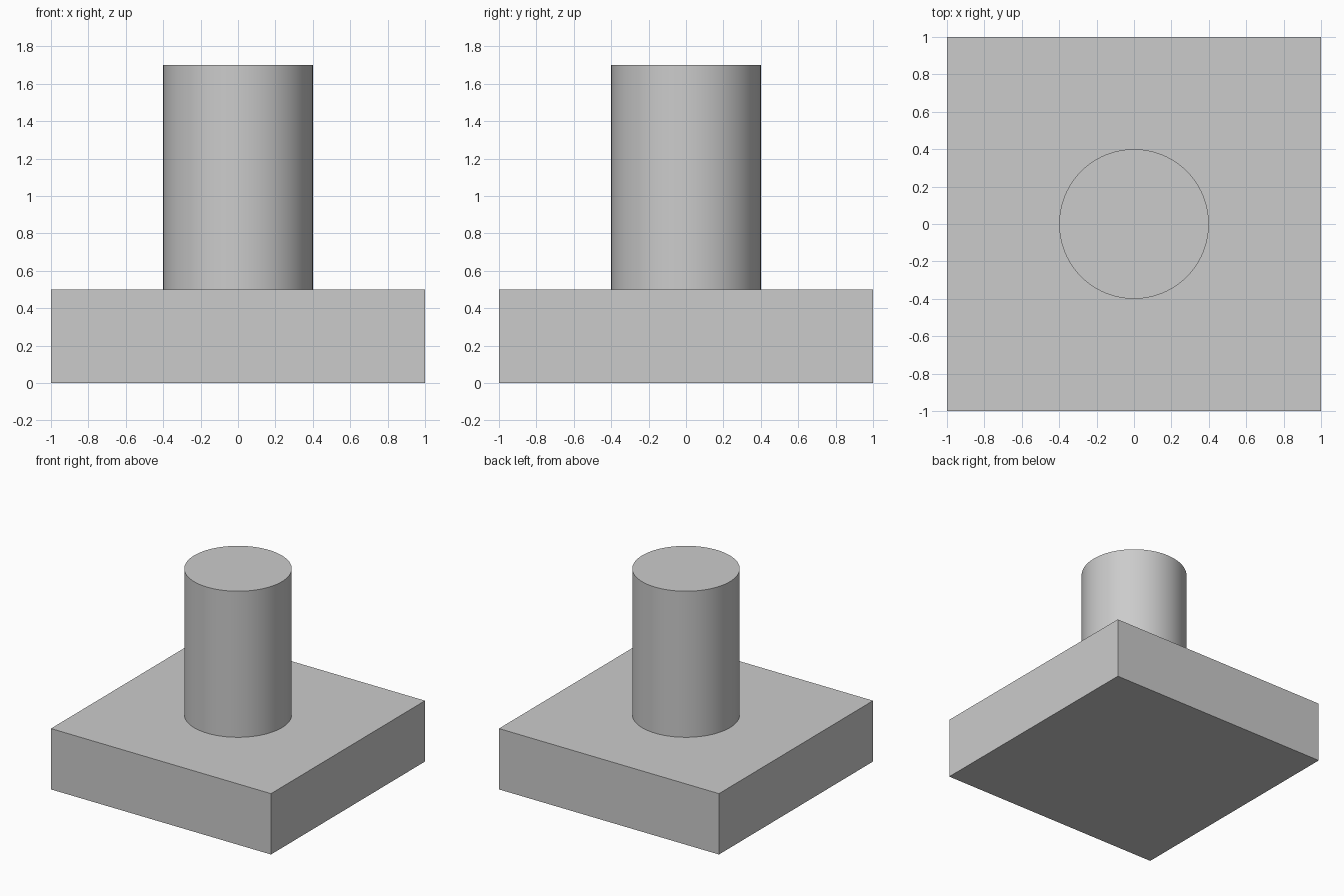
import bpy
import math

default_cube = bpy.data.objects.get("Cube")
if default_cube:
    bpy.data.objects.remove(default_cube, do_unlink=True)

BASE_SIZE, BASE_HEIGHT = 2.0, 0.5
POST_RADIUS, POST_HEIGHT = 0.4, 1.2

# Single plain grey
grey = bpy.data.materials.new("light_grey")
grey.use_nodes = True
colour = (0.6, 0.6, 0.6, 1.0)
grey.diffuse_color = colour
grey.node_tree.nodes["Principled BSDF"].inputs["Base Color"].default_value = colour


def finish(name):
    part = bpy.context.object
    part.name = part.data.name = name
    part.data.materials.append(grey)
    return part


# Square base slab
bpy.ops.mesh.primitive_cube_add(size=1, location=(0, 0, BASE_HEIGHT / 2))
base = finish("base_slab")
base.scale = (BASE_SIZE, BASE_SIZE, BASE_HEIGHT)
bpy.ops.object.transform_apply(location=False, rotation=False, scale=True)

# Round post standing on the slab
bpy.ops.mesh.primitive_cylinder_add(
    vertices=96, radius=POST_RADIUS, depth=POST_HEIGHT,
    location=(0, 0, BASE_HEIGHT + POST_HEIGHT / 2))
finish("round_post")
bpy.ops.object.shade_smooth_by_angle(angle=math.radians(30))
